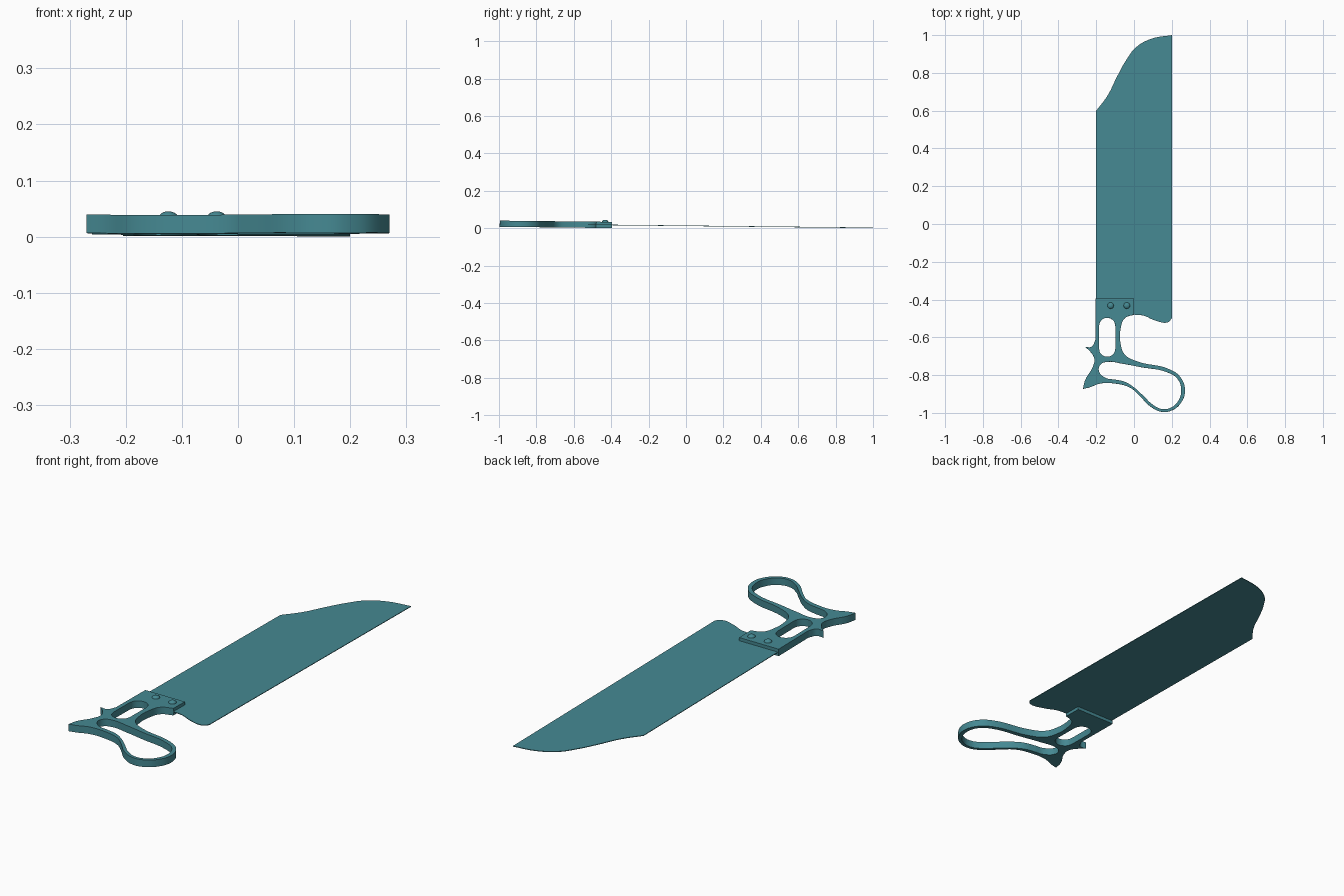
import bpy
import math

cube = bpy.data.objects.get("Cube")
if cube:
    bpy.data.objects.remove(cube, do_unlink=True)

TILT = -0.011    # the saw lies slightly nose down
BASE_Z = 0.013

teal = bpy.data.materials.new("teal")
teal.use_nodes = True
teal.diffuse_color = (0.06, 0.25, 0.29, 1)
teal.node_tree.nodes["Principled BSDF"].inputs["Base Color"].default_value = (0.06, 0.25, 0.29, 1)


def finish(obj, name):
    obj.name = name
    obj.data.materials.clear()
    obj.data.materials.append(teal)
    bpy.ops.object.select_all(action="DESELECT")
    obj.select_set(True)
    bpy.context.view_layer.objects.active = obj
    bpy.ops.object.shade_smooth_by_angle(angle=math.radians(35))


def plate(name, outlines, thickness):
    """Flat plate from closed outlines; each is (points, indices of sharp corners)."""
    curve = bpy.data.curves.new(name, "CURVE")
    curve.dimensions = "2D"
    curve.fill_mode = "BOTH"
    curve.extrude = thickness / 2
    curve.resolution_u = 6
    for points, corners in outlines:
        spline = curve.splines.new("BEZIER")
        spline.bezier_points.add(len(points) - 1)
        spline.use_cyclic_u = True
        for i, (bp, (x, y)) in enumerate(zip(spline.bezier_points, points)):
            bp.co = (x, y, 0)
            kind = "VECTOR" if i in corners else "AUTO"
            bp.handle_left_type = bp.handle_right_type = kind
    obj = bpy.data.objects.new(name, curve)
    bpy.context.collection.objects.link(obj)
    bpy.ops.object.select_all(action="DESELECT")
    obj.select_set(True)
    bpy.context.view_layer.objects.active = obj
    bpy.ops.object.convert(target="MESH")
    obj = bpy.context.view_layer.objects.active
    obj.location.z = BASE_Z
    obj.rotation_euler.x = TILT
    finish(obj, name)
    return obj


# Blade with a swept nose and a curved heel
blade = [(-0.2, 0.6), (-0.14, 0.68), (-0.09, 0.78), (-0.04, 0.87), (0.01, 0.935),
         (0.09, 0.98), (0.2, 1.0), (0.2, -0.5), (0.18, -0.52), (0.11, -0.51),
         (0.05, -0.485), (0.0, -0.48), (-0.2, -0.48)]
plate("blade", [(blade, {0, 6, 7, 11, 12})], 0.003)

# Handle: clamp pad, neck, horned grip and finger loop
handle = [(-0.205, -0.395), (0.0, -0.395), (0.0, -0.48), (-0.05, -0.5), (-0.07, -0.55),
          (-0.07, -0.64), (-0.05, -0.69), (0.01, -0.725), (0.19, -0.77), (0.245, -0.81),
          (0.27, -0.88), (0.25, -0.945), (0.205, -0.985), (0.15, -0.995), (0.085, -0.965),
          (0.03, -0.91), (-0.02, -0.867), (-0.1, -0.845), (-0.18, -0.845), (-0.235, -0.865),
          (-0.27, -0.873), (-0.258, -0.825), (-0.22, -0.76), (-0.21, -0.715),
          (-0.228, -0.68), (-0.26, -0.65), (-0.225, -0.65), (-0.205, -0.615)]
neck_slot = [(-0.142 + 0.043 * math.cos(a), s * 0.06 - 0.6 + 0.043 * math.sin(a))
             for s, start in ((1, 0), (-1, math.pi))
             for a in [start + math.pi * k / 6 for k in range(7)]]
grip_hole = [(-0.14, -0.73), (-0.06, -0.74), (0.03, -0.757), (0.18, -0.787),
             (0.23, -0.82), (0.25, -0.88), (0.235, -0.935), (0.2, -0.97), (0.15, -0.98),
             (0.1, -0.957), (0.05, -0.91), (0.0, -0.865), (-0.05, -0.835), (-0.1, -0.824),
             (-0.15, -0.815), (-0.185, -0.78), (-0.178, -0.745)]
plate("handle", [(handle, {0, 1, 2, 20, 25, 27}), (neck_slot, {0, 6, 7, 13}),
                 (grip_hole, set())], 0.033)

# Domed rivets on the clamp pad
for side, x in (("right", -0.124), ("left", -0.038)):
    bpy.ops.mesh.primitive_uv_sphere_add(segments=20, ring_count=10, radius=0.017,
                                         location=(x, -0.432, 0.034))
    rivet = bpy.context.object
    rivet.scale.z = 0.65
    rivet.rotation_euler.x = TILT
    finish(rivet, "rivet_" + side)
